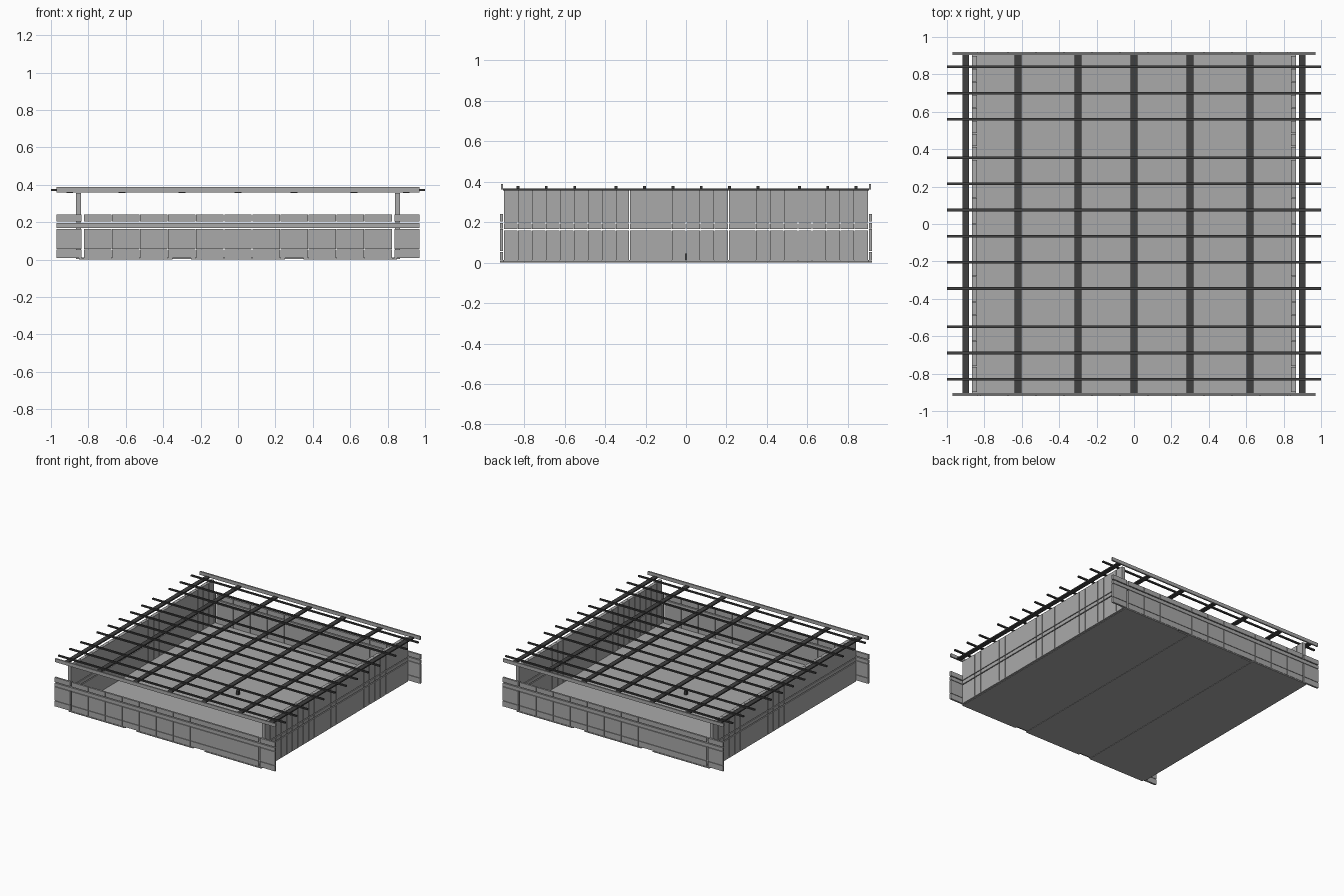
import bpy
import bmesh
from mathutils import Matrix, Vector

cube = bpy.data.objects.get("Cube")
if cube:
    bpy.data.objects.remove(cube, do_unlink=True)


def material(name, value):
    mat = bpy.data.materials.new(name)
    colour = (value, value, value, 1)
    mat.diffuse_color = colour
    mat.use_nodes = True
    mat.node_tree.nodes["Principled BSDF"].inputs["Base Color"].default_value = colour
    return mat


GREY = material("panel grey", 0.4)
DARK = material("dark steel", 0.05)


def boxes(name, spans, mat):
    """One object made of boxes, each given as x, y and z (low, high) pairs."""
    bm = bmesh.new()
    for span in spans:
        centre = Vector([(lo + hi) / 2 for lo, hi in span])
        size = Vector([hi - lo for lo, hi in span])
        bmesh.ops.create_cube(bm, size=1,
                              matrix=Matrix.Translation(centre) @ Matrix.Diagonal(size).to_4x4())
    mesh = bpy.data.meshes.new(name)
    bm.to_mesh(mesh)
    bm.free()
    mesh.materials.append(mat)
    obj = bpy.data.objects.new(name, mesh)
    bpy.context.collection.objects.link(obj)


def panels(edges, gap=0.003):
    """Neighbouring intervals with a narrow joint between them."""
    return [(a + gap / 2, b - gap / 2) for a, b in zip(edges, edges[1:])]


def mirrored(lo, hi, side):
    return tuple(sorted((lo * side, hi * side)))


# Floor sheet and the three boards beneath it
boxes("floor", [((-0.865, 0.865), (-0.905, 0.905), (0.003, 0.012))], GREY)
boxes("floor_boards", [((x - 0.25, x + 0.25), (-0.92, 0.92), (0, 0.008))
                       for x in (-0.6, 0, 0.6)], GREY)

# Joint positions along the end walls and the side walls
end_joints = [0.075 + 0.15 * k for k in range(-6, 6)]
side_joints = ([-0.9 + 0.069 * k for k in range(10)] + [0.07 * k for k in range(-1, 4)]
               + [0.345 + 0.0694 * k for k in range(9)])

for side, end, flank in ((-1, "front", "right"), (1, "back", "left")):
    # End wall: lower panels, middle rail, upper panels and end wings
    y = mirrored(0.905, 0.92, side)
    rows = [(0.01, 0.053), (0.056, 0.165), (0.203, 0.24)]
    columns = panels(end_joints) + [mirrored(0.836, 0.97, wing) for wing in (-1, 1)]
    boxes(end + "_wall_panels", [(x, y, z) for x in columns for z in rows], GREY)
    boxes(end + "_middle_rail", [((-0.97, 0.97), y, (0.169, 0.196))], GREY)

    # Top rail carrying the grid
    boxes(end + "_top_rail", [((-0.97, 0.97), mirrored(0.903, 0.915, side),
                               (0.36, 0.387))], GREY)

    # Side wall in three bands of upright panels
    x = mirrored(0.84, 0.866, side)
    boxes(flank + "_wall_panels", [(x, y, z) for y in panels(side_joints)
                                   for z in ((0.003, 0.158), (0.198, 0.355))], GREY)
    boxes(flank + "_wall_band", [(x, y, (0.165, 0.192))
                                 for y in panels(side_joints)], GREY)

# Long flat bars, front to back
boxes("long_bars", [((x - 0.018, x + 0.018), (-0.905, 0.905), (0.356, 0.366))
                    for x in (-0.9, -0.62, -0.3, 0, 0.3, 0.62, 0.9)], DARK)

# Thin cross bars in three groups
cross = [start + 0.14 * k for start, count in ((-0.83, 3), (-0.345, 6), (0.56, 3))
         for k in range(count)]
boxes("cross_bars", [((-1, 1), (y - 0.007, y + 0.007), (0.366, 0.377))
                     for y in cross], DARK)

# Small stub in the middle of the floor
boxes("centre_stub", [((-0.01, 0.01), (-0.01, 0.01), (0.012, 0.045))], DARK)
